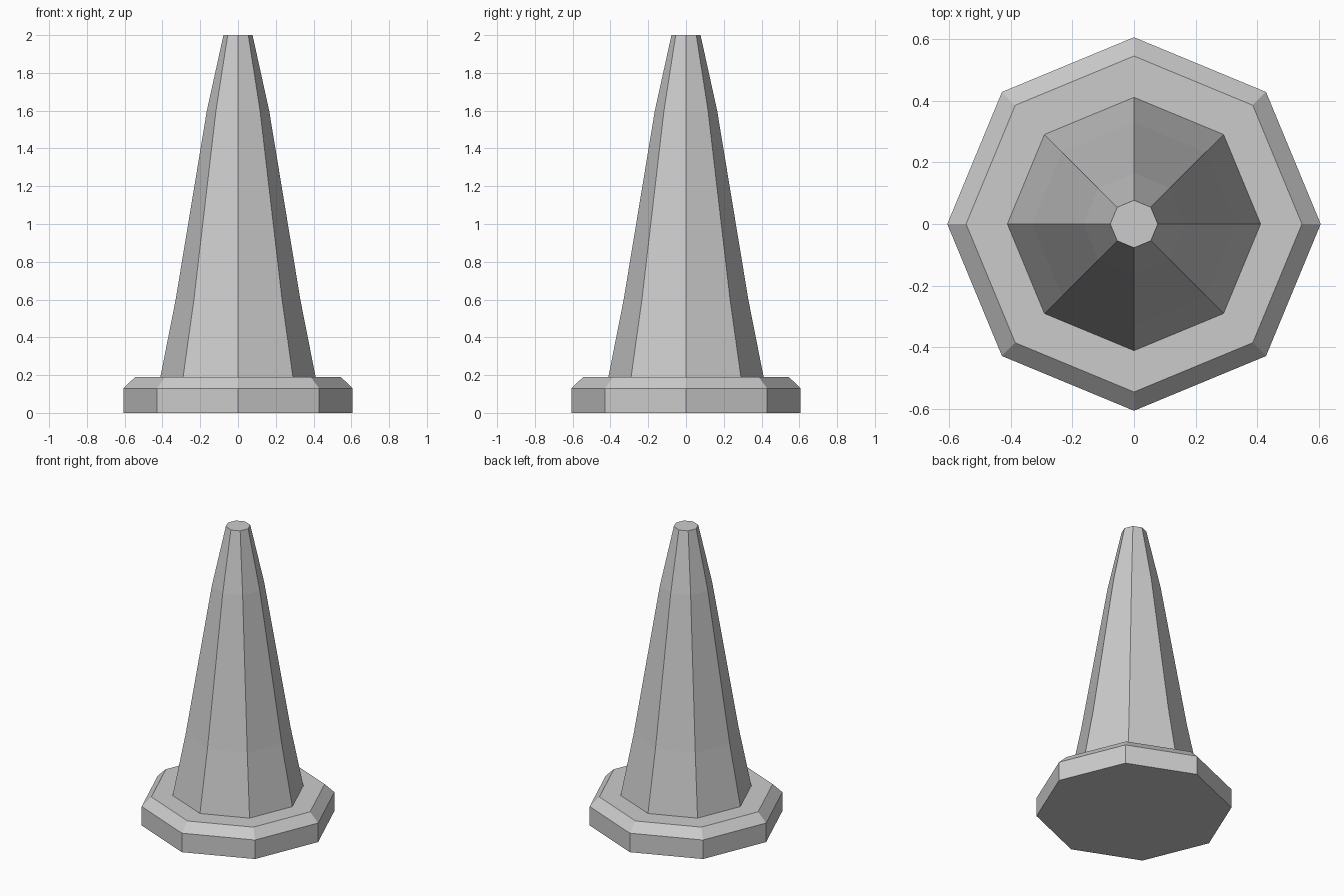
import bpy
import bmesh
from math import cos, sin, pi

SIDES = 8

cube = bpy.data.objects.get("Cube")
if cube:
    bpy.data.objects.remove(cube, do_unlink=True)

# One plain grey for the whole cone
grey = bpy.data.materials.new("plain_grey")
grey.use_nodes = True
colour = (0.6, 0.6, 0.6, 1)
grey.diffuse_color = colour
grey.node_tree.nodes["Principled BSDF"].inputs["Base Color"].default_value = colour


def turned_part(name, profile):
    """Closed, flat-faced solid from (radius, height) pairs, bottom to top."""
    bm = bmesh.new()
    rings = [[bm.verts.new((r * cos(2 * pi * i / SIDES), r * sin(2 * pi * i / SIDES), z))
              for i in range(SIDES)] for r, z in profile]
    for low, high in zip(rings, rings[1:]):
        for i in range(SIDES):
            j = (i + 1) % SIDES
            bm.faces.new((low[i], low[j], high[j], high[i]))
    bm.faces.new(rings[0][::-1])
    bm.faces.new(rings[-1])
    mesh = bpy.data.meshes.new(name)
    bm.to_mesh(mesh)
    bm.free()
    mesh.materials.append(grey)
    obj = bpy.data.objects.new(name, mesh)
    bpy.context.collection.objects.link(obj)
    return obj


# Octagonal foot with a bevelled rim, and the slightly bulging tapered body
turned_part("cone", [(0.606, 0), (0.606, 0.13), (0.545, 0.19), (0.411, 0.19),
                     (0.33, 0.6), (0.165, 1.6), (0.077, 2)])
